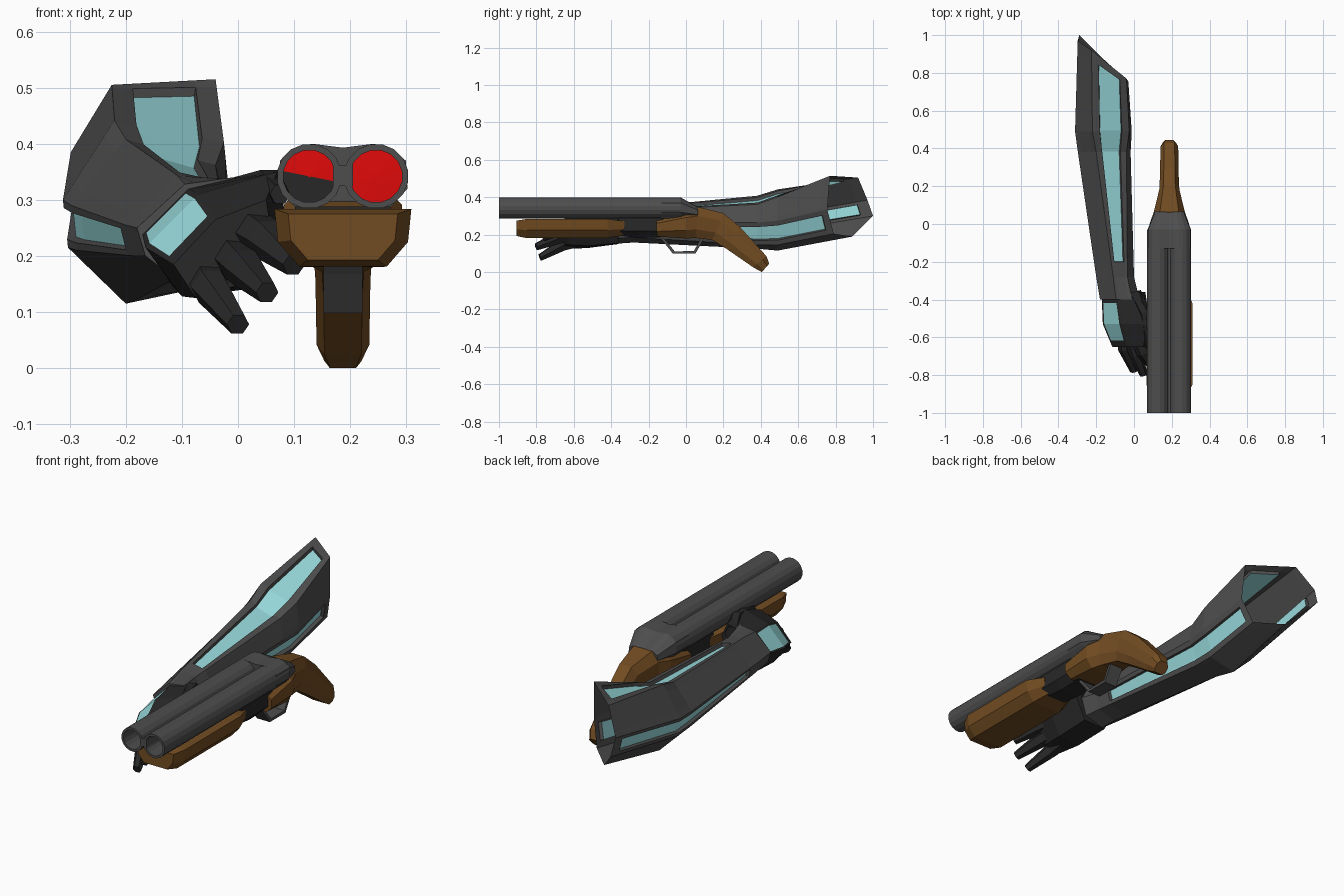
import bpy, bmesh, math
from mathutils import Vector

if "Cube" in bpy.data.objects:
    bpy.data.objects.remove(bpy.data.objects["Cube"])


def material(name, rgb):
    m = bpy.data.materials.new(name)
    m.diffuse_color = (*rgb, 1)
    m.use_nodes = True
    m.node_tree.nodes["Principled BSDF"].inputs["Base Color"].default_value = m.diffuse_color
    return m


GREY = material("gunmetal grey", (0.075, 0.075, 0.075))
DARK = material("dark glove grey", (0.021, 0.021, 0.022))
BROWN = material("walnut brown", (0.17, 0.073, 0.016))
TEAL = material("pale teal", (0.32, 0.71, 0.73))
RED = material("shell red", (0.75, 0.003, 0.003))


def loft(name, rings, mats, caps=True, rule=None, recess=0):
    """Skin a list of rings; rule(segment, side) gives the material slot."""
    bm = bmesh.new()
    vs = [[bm.verts.new(p) for p in r] for r in rings]
    n = len(rings[0])
    for i in range(len(vs) - 1):
        for j in range(n):
            k = (j + 1) % n
            f = bm.faces.new((vs[i][j], vs[i][k], vs[i + 1][k], vs[i + 1][j]))
            f.material_index = rule(i, j) if rule else 0
    if caps:
        bm.faces.new(vs[0])
        bm.faces.new(vs[-1])
    bmesh.ops.recalc_face_normals(bm, faces=bm.faces[:])
    if recess:   # sink the coloured panels
        panels = [f for f in bm.faces if f.material_index == 1]
        rim = bmesh.ops.inset_region(bm, faces=panels, thickness=.003, depth=-recess)
        for f in rim["faces"]:
            f.material_index = 0
    me = bpy.data.meshes.new(name)
    bm.to_mesh(me)
    bm.free()
    for m in mats:
        me.materials.append(m)
    ob = bpy.data.objects.new(name, me)
    bpy.context.collection.objects.link(ob)
    return ob


def circle(x, y, z, r, n=16):
    return [(x + r * math.cos((i + .5) * math.tau / n), y,
             z + r * math.sin((i + .5) * math.tau / n)) for i in range(n)]


def box(name, x0, x1, y0, y1, z0, z1, mat):
    return loft(name, [[(x0, y, z0), (x1, y, z0), (x1, y, z1), (x0, y, z1)]
                       for y in (y0, y1)], [mat])


def mix(a, b, t):
    return [Vector(p).lerp(Vector(q), t) for p, q in zip(a, b)]


def split(ring, fracs):
    """Cut each edge in three so a strip can be inset along it."""
    out = []
    for a, b, t in zip(ring, ring[1:] + ring[:1], fracs):
        a, b = Vector(a), Vector(b)
        out += [a, a.lerp(b, t), a.lerp(b, 1 - t)]
    return out


def section(y, pts):
    return [(x, y, z) for x, z in pts]


CX = 0.187   # centre line of the gun

# Barrels: open tubes with the shells deep inside
for side, bx in (("left", 0.127), ("right", 0.246)):
    loft(side + "_barrel",
         [circle(bx, -.12, .342, .047), circle(bx, -1, .342, .047),
          circle(bx, -1, .342, .058), circle(bx, -.03, .342, .058)],
         [GREY], caps=False)
    half = side == "left"
    loft(side + "_shell",
         [circle(bx, -.14, .342, .047), circle(bx, -.142, .342, .002)],
         [RED, DARK], rule=lambda i, j, h=half: 1 if h and 7 <= j < 15 else 0)
box("barrel_rib", CX - .018, CX + .018, -1, -.13, .325, .362, GREY)

# Breech block closing the barrels
breech = [(-.115, .32), (-.112, .37), (-.085, .392), (-.055, .4), (0, .393), (.055, .4),
          (.085, .392), (.112, .37), (.115, .32), (.085, .287), (-.085, .287)]
loft("breech",
     [section(-.13, [(CX + x, z) for x, z in breech]),
      section(-.03, [(CX + x, z) for x, z in breech]),
      section(.065, [(CX + x * .68, .29 + (z - .287) * .5) for x, z in breech])], [GREY])

# Wooden fore-end
fore = [(-.122, .284), (.122, .284), (.116, .225), (.078, .181), (-.078, .181), (-.116, .225)]
loft("fore_end",
     [section(y, [(CX + x * s, .24 + (z - .24) * s) for x, z in fore])
      for y, s in ((-.905, .8), (-.85, 1), (-.42, 1), (-.33, .72))], [BROWN])

# Receiver between fore-end and stock
loft("receiver",
     [section(y, [(CX - .085, .288), (CX + .085, .288), (CX + .085, .22),
                  (CX + .05, zb), (CX - .05, zb), (CX - .085, .22)])
      for y, zb in ((-.36, .195), (-.25, .183), (-.12, .187))], [DARK])

# Pistol-grip stock: top point, bottom point, half width
stock = [((-.16, .288), (-.155, .19), .105), ((0, .335), (0, .18), .105),
         ((.07, .347), (.05, .182), .082), ((.2, .315), (.14, .172), .053),
         ((.29, .24), (.215, .125), .049), ((.43, .085), (.36, .025), .047),
         ((.445, .045), (.405, .0), .033)]
rings = []
for top, bot, w in stock:
    def at(x, t, a=top, b=bot):
        return (CX + x, a[0] + (b[0] - a[0]) * t, a[1] + (b[1] - a[1]) * t)
    rings.append([at(-w * .6, 0), at(w * .6, 0), at(w, .28), at(w, .72),
                  at(w * .7, 1), at(-w * .7, 1), at(-w, .72), at(-w, .28)])
loft("stock", rings, [BROWN])

# Trigger guard
guard = [(-.15, .195), (-.125, .168), (-.07, .098), (.05, .098), (.09, .168), (.1, .195)]
mid = Vector((0, .19))
rings = []
for p in guard:
    p = Vector(p)
    q = p + (mid - p).normalized() * .016
    rings.append([(CX - .035, p.x, p.y), (CX + .035, p.x, p.y),
                  (CX + .035, q.x, q.y), (CX - .035, q.x, q.y)])
loft("trigger_guard", rings, [GREY])

# Forearm armour: seven-sided open-ended shell with three sunk strips
elbow = [(-.225, .92, .505), (-.04, .77, .515), (-.03, .755, .335), (-.07, .79, .205),
         (-.18, .89, .19), (-.29, 1, .30), (-.298, .97, .385)]
bulge = section(.49, [(-.22, .442), (-.025, .402), (-.012, .275), (-.06, .145),
                      (-.2, .115), (-.303, .215), (-.312, .30)])
neck = section(.38, [(-.2, .408), (-.04, .362), (-.018, .265), (-.06, .145),
                     (-.175, .125), (-.287, .21), (-.297, .29)])
wrist = section(-.28, [(-.11, .345), (-.035, .33), (0, .265), (-.02, .185),
                       (-.115, .158), (-.185, .2), (-.2, .255)])
cuff = section(-.40, [(-.095, .328), (-.01, .34), (.03, .27), (.0, .18),
                      (-.1, .15), (-.165, .2), (-.18, .25)])
centre = sum((Vector(p) for p in cuff), Vector()) / 7
lip = [Vector(p).lerp(centre, .4) for p in cuff]
stations = [elbow, mix(elbow, bulge, .12), bulge, neck, mix(neck, wrist, .88), wrist, cuff, lip]
loft("forearm_armour", [split(list(r), (.2, .2, .2, .2, .2, .17, .2)) for r in stations],
     [GREY, TEAL], caps=False, recess=.016,
     rule=lambda i, j: 1 if i in (1, 2, 3) and j in (1, 7, 16) else 0)

# Hand with an inset plate on its back
hand0 = section(-.36, [(-.095, .322), (.03, .348), (.06, .28), (.0, .155), (-.12, .15), (-.172, .245)])
hand1 = section(-.53, [(-.07, .31), (.07, .35), (.085, .27), (.01, .14), (-.1, .128), (-.165, .215)])
hand2 = section(-.65, [(-.04, .265), (.05, .30), (.06, .24), (.0, .148), (-.075, .125), (-.115, .185)])
stations = [hand0, mix(hand0, hand1, .35), hand1, mix(hand1, hand2, .72), hand2]
loft("hand", [split(list(r), [.08] * 6) for r in stations], [DARK, TEAL],
     rule=lambda i, j: 1 if i in (1, 2) and j == 16 else 0)

# Fingers and thumb: tapered tubes along short paths
digits = {
    "thumb": ([(.0, -.36, .305), (.055, -.47, .325), (.075, -.62, .31)], .034),
    "index_finger": ([(0, -.55, .26), (.05, -.68, .23), (.10, -.76, .185)], .04),
    "middle_finger": ([(-.03, -.55, .22), (.01, -.69, .18), (.052, -.80, .135)], .038),
    "ring_finger": ([(-.06, -.52, .185), (-.05, -.66, .145), (0, -.78, .078)], .037),
}
for name, (path, r) in digits.items():
    path = [Vector(p) for p in path]
    d = (path[-1] - path[0]).normalized()
    u = d.cross(Vector((0, 0, 1))).normalized()
    v = u.cross(d)
    loft(name, [[p + (u * math.cos(a) + v * math.sin(a)) * r * s
                 for a in (k * math.tau / 6 for k in range(6))]
                for p, s in zip(path, (1.1, .95, .55))], [DARK])
